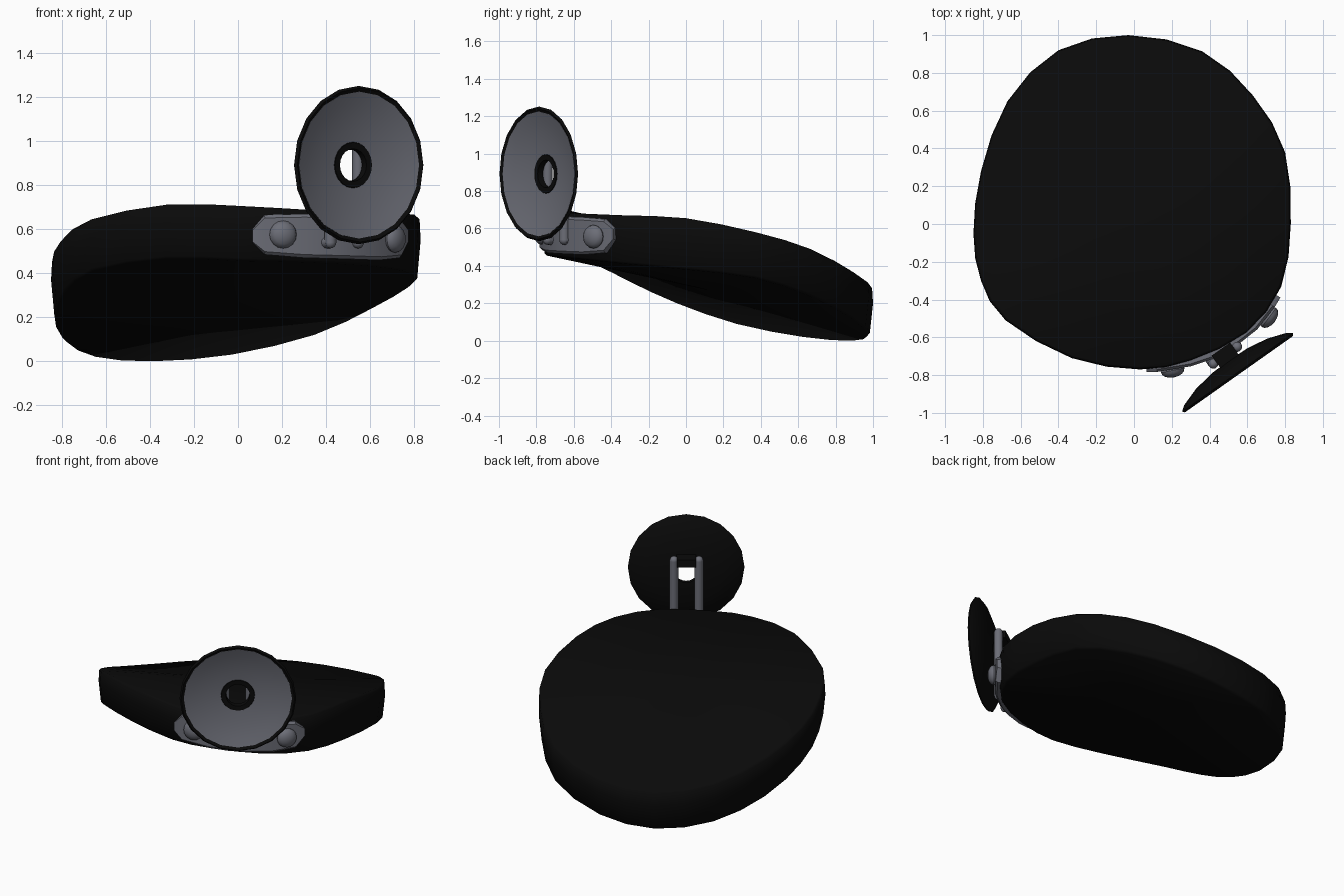
import bpy, bmesh, math
from mathutils import Vector, Matrix

if "Cube" in bpy.data.objects:
    bpy.data.objects.remove(bpy.data.objects["Cube"])


def material(name, col):
    m = bpy.data.materials.new(name)
    m.diffuse_color = (*col, 1)
    m.use_nodes = True
    m.node_tree.nodes["Principled BSDF"].inputs["Base Color"].default_value = m.diffuse_color
    return m


BLACK = material("black", (0.003, 0.003, 0.003))
STEEL = material("steel", (0.15, 0.155, 0.185))


def finish(bm, name, mat, angle=35):
    bmesh.ops.recalc_face_normals(bm, faces=bm.faces)
    me = bpy.data.meshes.new(name)
    bm.to_mesh(me)
    bm.free()
    ob = bpy.data.objects.new(name, me)
    bpy.context.collection.objects.link(ob)
    me.materials.append(mat)
    bpy.context.view_layer.objects.active = ob
    ob.select_set(True)
    bpy.ops.object.shade_smooth_by_angle(angle=math.radians(angle))
    ob.select_set(False)
    return ob


def catmull(p0, p1, p2, p3, t):
    return 0.5 * (2 * p1 + (p2 - p0) * t + (2 * p0 - 5 * p1 + 4 * p2 - p3) * t * t
                  + (3 * p1 - p0 - 3 * p2 + p3) * t ** 3)


# Head band: closed, tilted loop; each point is x, y, bottom z, top z
RIM = [(0.03, -.77, .455, .705), (.3, -.725, .45, .69), (.6, -.575, .435, .68),
       (.78, -.33, .41, .67), (.83, 0, .38, .655), (.8, .38, .335, .58),
       (.63, .68, .24, .49), (.36, .915, .12, .365), (-.03, 1, .03, .29),
       (-.4, .92, 0, .265), (-.67, .65, .02, .29), (-.81, .28, .09, .365),
       (-.85, -.05, .2, .46), (-.81, -.3, .31, .555), (-.68, -.51, .41, .645),
       (-.33, -.71, .465, .712)]
ctrl = [Vector(p) for p in RIM]
n = len(ctrl)
rim = [catmull(ctrl[i - 1], ctrl[i], ctrl[(i + 1) % n], ctrl[(i + 2) % n], t)
       for i in range(n) for t in (0, .5)]

# Wall rings from bottom to top: inset scale, height fraction (softened edges)
bm = bmesh.new()
rings = [[bm.verts.new((p[0] * s, p[1] * s, p[2] + (p[3] - p[2]) * f)) for p in rim]
         for s, f in ((.965, 0), (.983, .05), (1, .65), (.995, .96), (.98, 1))]
hubs = [bm.verts.new((0, .115, sum(v.co.z for v in r) / len(r)))
        for r in (rings[0], rings[-1])]
for i in range(len(rim)):
    j = (i + 1) % len(rim)
    for a, b in zip(rings, rings[1:]):
        bm.faces.new((a[i], a[j], b[j], b[i]))
    bm.faces.new((rings[0][j], rings[0][i], hubs[0]))
    bm.faces.new((rings[-1][i], rings[-1][j], hubs[1]))
finish(bm, "head_band", BLACK, 80)

# Curved bracket plate: x, y, centre z, half height
PLATE = [(.065, -.765, .57, .03), (.12, -.765, .575, .09), (.3, -.735, .57, .1),
         (.42, -.695, .567, .1), (.52, -.64, .564, .1), (.64, -.545, .56, .1),
         (.73, -.43, .56, .09), (.76, -.38, .57, .03)]
bm = bmesh.new()
rows = []
for i, (x, y, z, h) in enumerate(PLATE):
    a, b = PLATE[max(i - 1, 0)], PLATE[min(i + 1, len(PLATE) - 1)]
    nrm = Vector((b[1] - a[1], a[0] - b[0], 0)).normalized()
    c = Vector((x, y, z))
    rows.append([bm.verts.new(c + nrm * o + Vector((0, 0, s)))
                 for o, s in ((-.04, -h), (.005, -h), (.018, -h * .85),
                              (.018, h * .85), (.005, h), (-.04, h))])
for a, b in zip(rows, rows[1:]):
    for k in range(6):
        bm.faces.new((a[k], b[k], b[(k + 1) % 6], a[(k + 1) % 6]))
bm.faces.new(rows[0])
bm.faces.new(rows[-1])
finish(bm, "bracket_plate", STEEL)


def frame(direction, origin):
    # local z along direction, local y up
    zax = Vector(direction).normalized()
    xax = Vector((0, 0, 1)).cross(zax).normalized()
    m = Matrix((xax, Vector((0, 0, 1)), zax)).transposed().to_4x4()
    m.translation = origin
    return m


# Domed rivets
for side, pos, d in (("left", (.205, -.775, .576), (.2, -1, 0)),
                     ("right", (.715, -.495, .556), (.8, -.6, 0))):
    bm = bmesh.new()
    bmesh.ops.create_uvsphere(bm, u_segments=16, v_segments=8, radius=.063)
    bm.transform(frame(d, pos) @ Matrix.Diagonal((1, 1, .6, 1)))
    finish(bm, "rivet_" + side, STEEL)

FACING = Vector((.577, -.817, 0))
MIRROR = frame(FACING, (.55, -.787, .892))


def lathe(name, profile, mat, seg=20):
    bm = bmesh.new()
    rings = [[bm.verts.new((r * math.cos(2 * math.pi * k / seg),
                            r * math.sin(2 * math.pi * k / seg), z))
              for k in range(seg)] for r, z in profile]
    for a, b in zip(rings, rings[1:] + rings[:1]):
        for k in range(seg):
            j = (k + 1) % seg
            bm.faces.new((a[k], a[j], b[j], b[k]))
    bm.transform(MIRROR)
    return finish(bm, name, mat)


# Dished mirror: black shell with rim and hole collar, steel reflecting face
lathe("mirror_shell", [(.36, -.002), (.35, .01), (.333, -.001), (.22, -.036),
                       (.107, -.052), (.103, -.043), (.074, -.045), (.072, -.078),
                       (.11, -.077), (.23, -.058), (.33, -.024)], BLACK)
lathe("mirror_face", [(.334, .001), (.28, -.016), (.22, -.03), (.16, -.041),
                      (.105, -.047), (.105, -.055), (.22, -.04), (.334, -.008)], STEEL)

# Twin support rods with rounded tops and feet reaching the plate
ROD_MID = Vector((.483, -.695, 0))
ALONG = Vector((.817, .577, 0))
for side, s in (("left", -1), ("right", 1)):
    base = ROD_MID + ALONG * .077 * s
    bm = bmesh.new()
    bmesh.ops.create_cone(bm, cap_ends=True, segments=12, radius1=.027, radius2=.027,
                          depth=.45, matrix=Matrix.Translation(base + Vector((0, 0, .765))))
    for z in (.54, .99):
        bmesh.ops.create_uvsphere(bm, u_segments=12, v_segments=8, radius=.027,
                                  matrix=Matrix.Translation(base + Vector((0, 0, z))))
    bmesh.ops.create_cone(bm, cap_ends=True, segments=12, radius1=.027, radius2=.027, depth=.06,
                          matrix=frame(FACING, base - FACING * .03 + Vector((0, 0, .54))))
    finish(bm, "support_rod_" + side, STEEL)

# Black hinge block joining the rods to the mirror
bm = bmesh.new()
bmesh.ops.create_cube(bm, size=1, matrix=frame(FACING, ROD_MID + FACING * .005 + Vector((0, 0, .985)))
                      @ Matrix.Diagonal((.12, .05, .09, 1)))
finish(bm, "hinge_block", BLACK)
